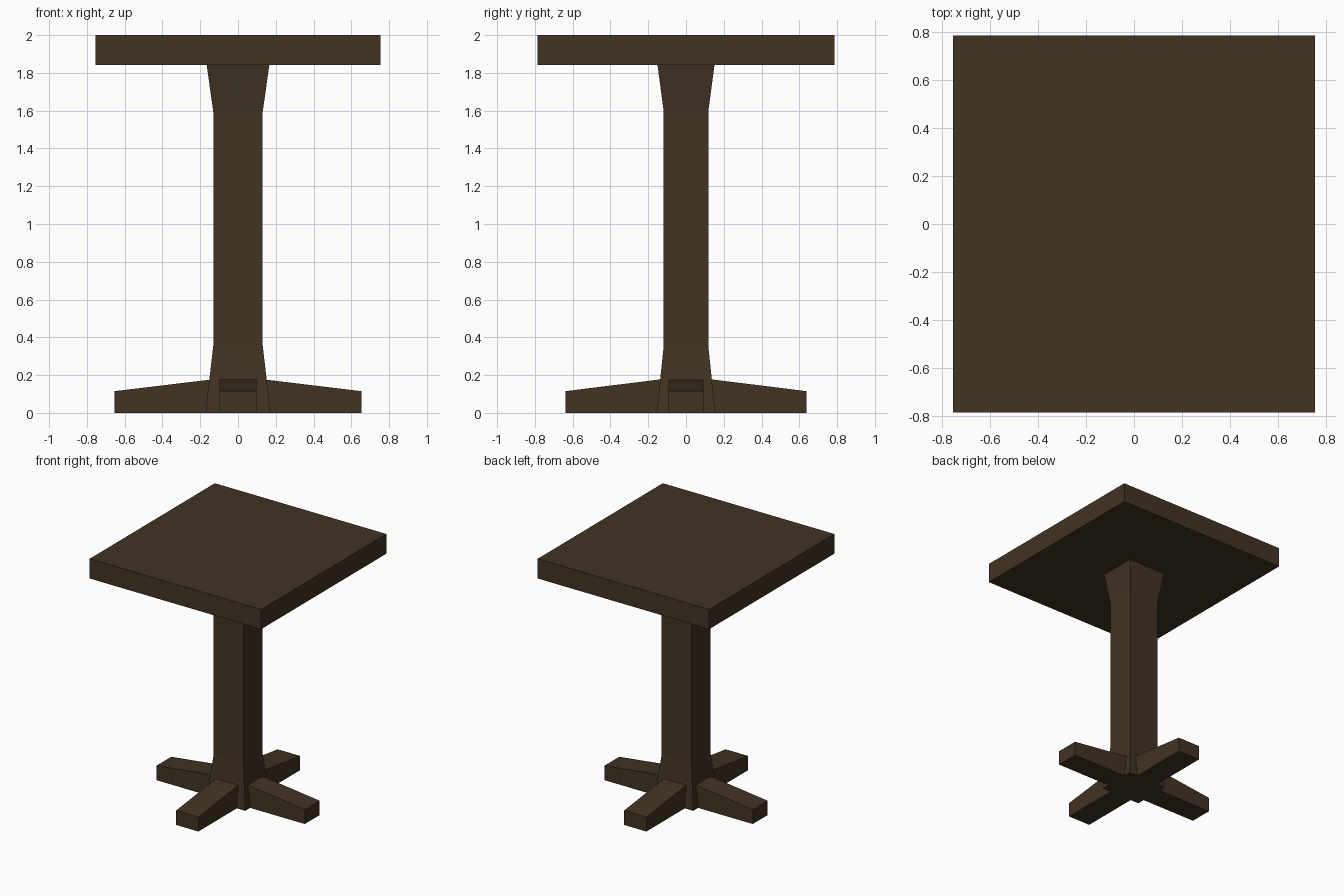
import bpy, bmesh

if "Cube" in bpy.data.objects:
    bpy.data.objects.remove(bpy.data.objects["Cube"])

wood = bpy.data.materials.new("dark brown wood")
wood.diffuse_color = (0.054, 0.033, 0.017, 1)
wood.use_nodes = True
wood.node_tree.nodes["Principled BSDF"].inputs["Base Color"].default_value = wood.diffuse_color


def finish(name, bm):
    """Turn a bmesh into a flat-shaded wooden object."""
    bmesh.ops.recalc_face_normals(bm, faces=bm.faces)
    mesh = bpy.data.meshes.new(name)
    bm.to_mesh(mesh)
    bm.free()
    mesh.materials.append(wood)
    obj = bpy.data.objects.new(name, mesh)
    bpy.context.collection.objects.link(obj)
    return obj


def loft(name, rings):
    """Join successive four-point rings and cap both ends."""
    bm = bmesh.new()
    loops = [[bm.verts.new(p) for p in ring] for ring in rings]
    for a, b in zip(loops, loops[1:]):
        for i in range(4):
            j = (i + 1) % 4
            bm.faces.new((a[i], a[j], b[j], b[i]))
    bm.faces.new(loops[0])
    bm.faces.new(loops[-1])
    return finish(name, bm)


def level(hx, hy, z):
    """Horizontal rectangle with half sizes hx, hy."""
    return [(-hx, -hy, z), (hx, -hy, z), (hx, hy, z), (-hx, hy, z)]


# Table top
loft("table_top", [level(0.755, 0.787, 1.843), level(0.755, 0.787, 2.0)])

# Column, flared at foot and head
loft("column", [level(0.172, 0.155, 0.0), level(0.131, 0.118, 0.355),
                level(0.131, 0.118, 1.595), level(0.166, 0.151, 1.843)])


def foot(name, axis, sign, reach, half):
    """Sloping foot running outward from the column."""
    rings = []
    for d, h in ((0.13, 0.178), (reach, 0.115)):
        ring = [(-half, 0), (half, 0), (half, h), (-half, h)]
        rings.append([(sign * d, w, z) if axis == "x" else (w, sign * d, z)
                      for w, z in ring])
    loft(name, rings)


# Four feet
foot("right_foot", "x", 1, 0.653, 0.093)
foot("left_foot", "x", -1, 0.653, 0.093)
foot("back_foot", "y", 1, 0.638, 0.098)
foot("front_foot", "y", -1, 0.638, 0.098)
